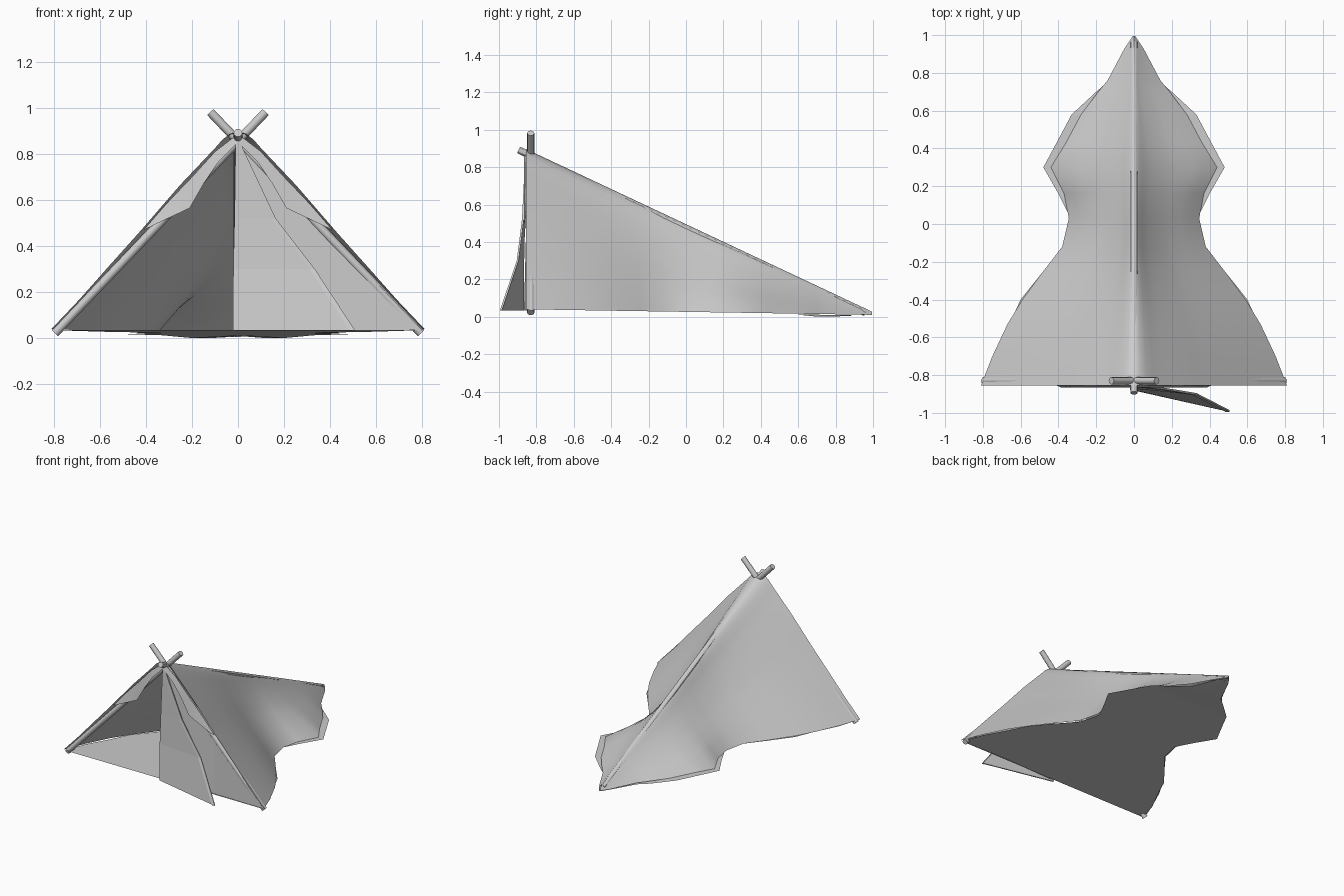
import bpy
from mathutils import Vector

if "Cube" in bpy.data.objects:
    bpy.data.objects.remove(bpy.data.objects["Cube"])


def make_mesh(name, verts, faces, smooth=False):
    me = bpy.data.meshes.new(name)
    me.from_pydata(verts, [], faces)
    me.update()
    ob = bpy.data.objects.new(name, me)
    bpy.context.collection.objects.link(ob)
    if smooth:
        for p in me.polygons:
            p.use_smooth = True
    return ob


def grid_faces(rows, cols):
    return [(r * cols + c, r * cols + c + 1, (r + 1) * cols + c + 1, (r + 1) * cols + c)
            for r in range(rows - 1) for c in range(cols - 1)]


def pole(name, a, b, r=0.019):
    a, b = Vector(a), Vector(b)
    bpy.ops.mesh.primitive_cylinder_add(vertices=12, radius=r, depth=(b - a).length,
                                        location=(a + b) / 2)
    ob = bpy.context.object
    ob.name = name
    ob.rotation_euler = (b - a).to_track_quat('Z', 'Y').to_euler()
    bpy.ops.object.shade_smooth_by_angle()


# Poles: crossed front pair and sloping ridge
for s, n in ((-1, "left"), (1, "right")):
    pole(n + "_front_pole", (s * 0.795, -0.83, 0.022), (-s * 0.12, -0.83, 0.982))
pole("ridge_pole", (0, -0.895, 0.892), (0, 0.96, 0.022))

# Stations: y, wall half width, floor half width, sag
stations = [(-0.855, 0.81, 0.80, 0.0), (-0.7, 0.75, 0.75, 0.1), (-0.53, 0.67, 0.66, 0.2),
            (-0.4, 0.59, 0.6, 0.3), (-0.25, 0.48, 0.48, 0.4), (-0.12, 0.38, 0.37, 0.45),
            (0.03, 0.345, 0.335, 0.5), (0.16, 0.37, 0.40, 0.6), (0.3, 0.44, 0.48, 0.7),
            (0.43, 0.36, 0.41, 0.6), (0.58, 0.28, 0.33, 0.4), (0.7, 0.19, 0.2, 0.3),
            (0.76, 0.14, 0.13, 0.2), (0.93, 0.05, 0.05, 0.0), (0.995, 0.006, 0.006, 0.0)]
profile = [(0, 1), (0.04, 0.99), (0.08, 0.963), (0.125, 0.915), (0.2, 0.84), (0.31, 0.73),
           (0.42, 0.61), (0.52, 0.5), (0.7, 0.31), (0.85, 0.15), (1, 0)]


def ground(y):
    return 0.036 - 0.016 * (y + 0.86)


# Draped canvas over the ridge
verts = []
for y, w, fw, sag in stations:
    zb = ground(y) + 0.004
    h = max(0.885 - 0.47 * (y + 0.83), zb + 0.006) - zb
    half = [(t * w, zb + h * p * (1 - sag * t * (1 - t) * 1.3)) for t, p in profile]
    verts += [(-x, y, z) for x, z in reversed(half)] + [(x, y, z) for x, z in half[1:]]
make_mesh("canvas", verts, grid_faces(len(stations), 2 * len(profile) - 1), True)

# Ground sheet, slightly wavy towards the back
verts = []
for y, w, fw, sag in stations:
    g = ground(y)
    dip = 0.01 if 0.65 < y < 0.8 else 0
    verts += [(-fw, y, g - dip), (0, y, g), (fw, y, g - dip)]
make_mesh("ground_sheet", verts, grid_faces(len(stations), 3))

# Closed right half of the doorway
make_mesh("door_panel", [(-0.01, -0.845, 0.86), (-0.02, -0.866, 0.035), (0.4, -0.845, 0.033),
                         (0.8, -0.85, 0.035), (0.4, -0.84, 0.45)],
          [(0, 1, 2, 4), (4, 2, 3)])

# Open half folded back over the closed one, with a hem
inner = [(-0.01, -0.852, 0.86), (-0.015, -0.865, 0.52), (-0.02, -0.87, 0.3), (-0.02, -0.872, 0.033)]
outer = [(0.0, -0.855, 0.86), (0.16, -0.872, 0.52), (0.33, -0.9, 0.3), (0.505, -0.99, 0.033)]
flap = make_mesh("door_flap", [v for pair in zip(inner, outer) for v in pair], grid_faces(4, 2))
mod = flap.modifiers.new("thickness", 'SOLIDIFY')
mod.thickness = 0.01
mod.offset = 0
hem = [(x + d, y - 0.006, z) for x, y, z in outer for d in (-0.018, 0.004)]
make_mesh("flap_hem", hem, grid_faces(4, 2))

# Canvas lapels wrapped round the front poles
for s, n in ((-1, "left"), (1, "right")):
    edge = [(0.02, 0.872), (0.1, 0.81), (0.2, 0.70), (0.31, 0.585), (0.41, 0.47)]
    fold = [(0.0, 0.85), (0.085, 0.765), (0.15, 0.67), (0.21, 0.565), (0.385, 0.482)]
    v = [p for (a, b), (c, d) in zip(edge, fold)
         for p in ((s * a, -0.855, b), (s * c, -0.866, d))]
    make_mesh(n + "_lapel", v, grid_faces(5, 2), True)
